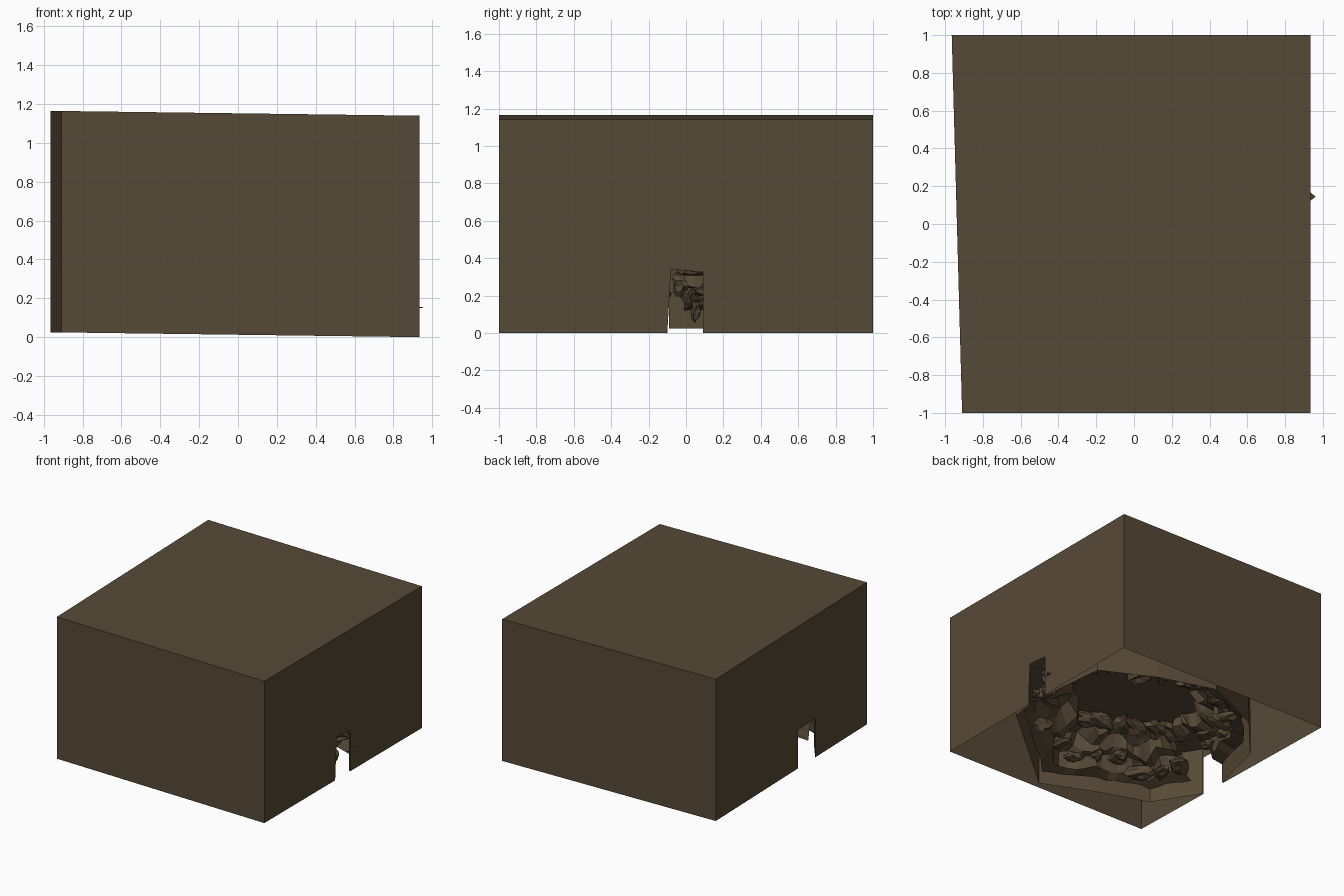
import bpy, bmesh, math, random
from mathutils import Vector, noise

random.seed(4)
if "Cube" in bpy.data.objects:
    bpy.data.objects.remove(bpy.data.objects["Cube"], do_unlink=True)

stone = bpy.data.materials.new("dark brown stone")
stone.use_nodes = True
colour = (0.094, 0.068, 0.038, 1)
stone.diffuse_color = colour
stone.node_tree.nodes["Principled BSDF"].inputs["Base Color"].default_value = colour


def finish(name, bm, recalc=True):
    if recalc:
        bmesh.ops.recalc_face_normals(bm, faces=bm.faces)
    mesh = bpy.data.meshes.new(name)
    bm.to_mesh(mesh)
    bm.free()
    mesh.materials.append(stone)
    obj = bpy.data.objects.new(name, mesh)
    bpy.context.collection.objects.link(obj)
    return obj


RIGHT = 0.934


def tilt(x):
    # the whole block leans up slightly towards -x
    return 0.0132 * (RIGHT - x)


def left_x(y):
    # the -x wall is skewed in plan
    return -0.9375 - 0.0275 * y


def polygon(bm, points):
    return bm.faces.new([bm.verts.new(p) for p in points])


# Outer shell: top and four walls, open underneath, with two doorways
H = 1.14
bm = bmesh.new()
corners = [(RIGHT, -1), (RIGHT, 1), (left_x(1), 1), (left_x(-1), -1)]
low = [(x, y, tilt(x)) for x, y in corners]
high = [(x, y, tilt(x) + H) for x, y in corners]
polygon(bm, high)
polygon(bm, [low[3], low[0], high[0], high[3]])
polygon(bm, [low[1], low[2], high[2], high[1]])
right_door = [(-0.10, 0), (-0.08, 0.34), (0.09, 0.325), (0.09, 0)]
left_door = [(-0.31, 0), (-0.31, 0.31), (-0.09, 0.31), (-0.09, 0)]
polygon(bm, [low[0]] + [(RIGHT, y, z) for y, z in right_door] + [low[1], high[1], high[0]])
polygon(bm, [low[3]] + [(left_x(y), y, z + tilt(left_x(y))) for y, z in left_door]
        + [low[2], high[2], high[3]])
bmesh.ops.remove_doubles(bm, verts=bm.verts, dist=0.0001)
finish("outer_block", bm)

# Plan of the cave chamber, subdivided for the craggy parts
plan = [(0.925, -0.10), (0.925, 0.09), (0.87, 0.62), (0.45, 0.82), (0.0, 0.95),
        (-0.5, 0.72), (-0.81, 0.37), (-0.925, -0.09), (-0.92, -0.31),
        (-0.70, -0.65), (-0.30, -0.78), (0.12, -0.95), (0.90, -0.28)]
door_edges = (0, 7)
STEPS = 6
outline, is_door = [], []
for i, a in enumerate(plan):
    b = plan[(i + 1) % len(plan)]
    for s in range(STEPS):
        outline.append(Vector(a).lerp(Vector(b), s / STEPS))
        is_door.append(i in door_edges)
n = len(outline)


def ring_surface(bm, profile, skip):
    # profile rows are (scale of the plan, height, size of the rocky lobes)
    rings = []
    for scale, z, rough in profile:
        ring = []
        for p in outline:
            spot = Vector((p.x, p.y, z)) * 5
            q = p * (scale + rough * (noise.noise(spot) + random.uniform(-0.25, 0.25)))
            lift = rough * (noise.noise(spot + Vector((9, 4, 7))) + random.uniform(-0.2, 0.2))
            ring.append(bm.verts.new((q.x, q.y, z + tilt(q.x) + lift * 0.7)))
        rings.append(ring)
    for k in range(len(rings) - 1):
        for i in range(n):
            j = (i + 1) % n
            if not skip(k, i):
                bm.faces.new((rings[k][i], rings[k][j], rings[k + 1][j], rings[k + 1][i]))
    return rings


# Smooth faceted wall and the ceiling that closes it
bm = bmesh.new()
rings = ring_surface(bm, [(1, 0, 0), (1, 0.38, 0), (0.80, 0.40, 0.04), (0.55, 0.42, 0.04)],
                     lambda k, i: k == 0 and is_door[i])
bm.faces.new(rings[-1])
finish("cave_chamber", bm, recalc=False)

# Stepped rock ledges leaning inward from the wall and curling under the ceiling
bm = bmesh.new()
ring_surface(bm, [(0.95, 0.10, 0.03), (0.84, 0.13, 0.09), (0.80, 0.22, 0.10),
                  (0.72, 0.23, 0.12), (0.69, 0.31, 0.12), (0.58, 0.34, 0.12),
                  (0.54, 0.42, 0.10)],
             lambda k, i: k < 4 and (is_door[i] or is_door[i - 1] or is_door[(i + 1) % n]))
finish("rock_ledges", bm, recalc=False)


def rock(bm, centre, size):
    # one angular chunk with flattened proportions
    made = bmesh.ops.create_icosphere(bm, subdivisions=2, radius=1)["verts"]
    seed = Vector([random.uniform(0, 50) for _ in range(3)])
    turn = random.uniform(0, math.tau)
    for v in made:
        d = v.co * (1 + 0.7 * noise.noise(v.co * 1.3 + seed))
        x = d.x * size.x * math.cos(turn) - d.y * size.y * math.sin(turn)
        y = d.x * size.x * math.sin(turn) + d.y * size.y * math.cos(turn)
        v.co = centre + Vector((x, y, d.z * size.z))


# Slabs bedded in the ledges
bm = bmesh.new()
for i in range(1, n, 3):
    if is_door[i] or is_door[i - 1]:
        continue
    q = outline[i] * random.uniform(0.74, 0.84)
    r = random.uniform(0.05, 0.09)
    size = Vector((r * 1.2, r * random.uniform(0.6, 1.0), r * random.uniform(0.4, 0.9)))
    rock(bm, Vector((q.x, q.y, random.uniform(0.12, 0.24))), size)
finish("cave_boulders", bm)

# Chunks just inside the right doorway
bm = bmesh.new()
for y, z, r in ((-0.03, 0.25, 0.055), (0.01, 0.21, 0.05), (0.05, 0.12, 0.04)):
    rock(bm, Vector((0.82, y, z)), Vector((r, r * 0.7, r * 1.1)))
finish("doorway_rocks", bm)

# Ridge that divides the ceiling into two hollows
bm = bmesh.new()
for t in range(6):
    rock(bm, Vector((-0.60 + 0.13 * t, -0.26 - 0.05 * t, 0.40)), Vector((0.12, 0.07, 0.06)))
finish("ceiling_ridge", bm)

# Thin stone splinter poking out beside the right doorway
bm = bmesh.new()
polygon(bm, [(0.90, 0.07, 0.152), (0.93, 0.12, 0.148), (0.962, 0.145, 0.152), (0.93, 0.17, 0.156)])
finish("stone_splinter", bm)
